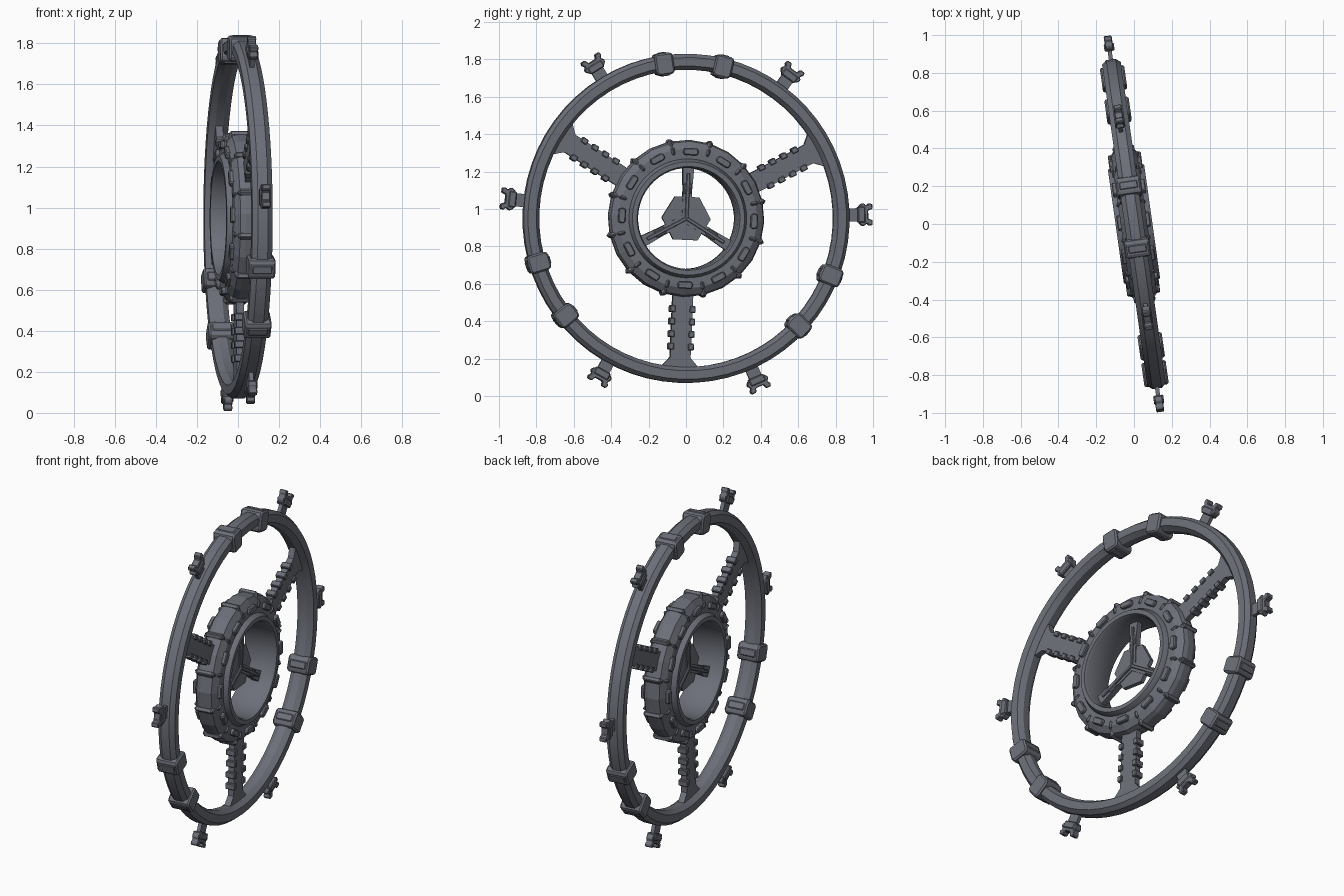
import bpy, bmesh
from math import cos, sin, pi, radians
from mathutils import Matrix

if "Cube" in bpy.data.objects:
    bpy.data.objects.remove(bpy.data.objects["Cube"])

steel = bpy.data.materials.new("slate_grey")
steel.use_nodes = True
GREY = (0.15, 0.16, 0.19, 1)
steel.diffuse_color = GREY
steel.node_tree.nodes["Principled BSDF"].inputs["Base Color"].default_value = GREY

# The wheel lies in the local YZ plane, rolled slightly, then turned about z
PLACE = (Matrix.Translation((0, 0, 0.95)) @ Matrix.Rotation(radians(8), 4, 'Z')
         @ Matrix.Rotation(radians(-2.5), 4, 'X'))
SPOKES = [30, 150, 270]


def finish(name, bm, bevel=0, smooth=False):
    bmesh.ops.recalc_face_normals(bm, faces=bm.faces)
    mesh = bpy.data.meshes.new(name)
    bm.to_mesh(mesh)
    bm.free()
    mesh.materials.append(steel)
    ob = bpy.data.objects.new(name, mesh)
    bpy.context.collection.objects.link(ob)
    ob.matrix_world = PLACE
    if bevel:
        mod = ob.modifiers.new("chamfer", 'BEVEL')
        mod.width, mod.segments = bevel, 1
    if smooth:
        bpy.ops.object.select_all(action='DESELECT')
        ob.select_set(True)
        bpy.context.view_layer.objects.active = ob
        bpy.ops.object.shade_smooth_by_angle(angle=radians(30))
    return ob


def lathe(name, profile, sides, smooth):
    """Closed (radius, axial) profile swept round the local x axis."""
    bm = bmesh.new()
    rings = []
    for i in range(sides):
        a = 2 * pi * i / sides
        rings.append([bm.verts.new((x, r * cos(a), r * sin(a))) for r, x in profile])
    n = len(profile)
    for i in range(sides):
        p, q = rings[i], rings[(i + 1) % sides]
        for j in range(n):
            k = (j + 1) % n
            bm.faces.new((p[j], p[k], q[k], q[j]))
    return finish(name, bm, smooth=smooth)


def plates(name, half, thick, angles, axial=(0,), bevel=0):
    """Half outline of (radius, side), mirrored, extruded and repeated round the axis."""
    outline = half + [(r, -s) for r, s in reversed(half) if s]
    bm = bmesh.new()
    for x in axial:
        for deg in angles:
            a = radians(deg)
            caps = [[bm.verts.new((x + d, r * cos(a) - s * sin(a), r * sin(a) + s * cos(a)))
                     for r, s in outline] for d in (-thick / 2, thick / 2)]
            n = len(outline)
            bm.faces.new(caps[0])
            bm.faces.new(caps[1])
            for j in range(n):
                k = (j + 1) % n
                bm.faces.new((caps[0][j], caps[0][k], caps[1][k], caps[1][j]))
    return finish(name, bm, bevel)


def bar(r0, r1, width):
    return [(r0, width / 2), (r1, width / 2)]


def mirrored(half):
    return half + [(r, -x) for r, x in reversed(half)]


# Outer ring: chamfered tube
lathe("outer_ring", mirrored([(0.795, 0.02), (0.815, 0.05), (0.86, 0.05), (0.88, 0.025)]),
      64, True)

# Clamps in pairs on the ring, opposite the spokes
clamp_angles = [s + 180 + d for s in SPOKES for d in (-11, 11)]
plates("ring_clamps", [(0.775, 0.035), (0.79, 0.05), (0.88, 0.05), (0.893, 0.038)],
       0.13, clamp_angles, bevel=0.014)
plates("clamp_bands", bar(0.77, 0.897, 0.045), 0.1, clamp_angles, bevel=0.006)

# Docking prongs outside the ring
prong_angles = [s + d for s in SPOKES for d in (-26.3, 26.3)]
plates("prong_stems", bar(0.87, 0.95, 0.07), 0.022, prong_angles)
plates("prong_heads", [(0.932, 0.046), (0.948, 0.06), (0.962, 0.06), (0.967, 0.05),
                       (0.978, 0.05), (0.985, 0.06), (1.005, 0.056), (1.005, 0.03),
                       (0.982, 0.022)], 0.042, prong_angles, bevel=0.004)
plates("prong_collars", bar(0.925, 0.965, 0.085), 0.054, prong_angles, bevel=0.005)

# Outer spokes with a flared foot and edge teeth
plates("spokes", [(0.39, 0.055), (0.745, 0.055), (0.805, 0.11)], 0.036, SPOKES)
teeth = bmesh.new()
for deg in SPOKES:
    spin = Matrix.Rotation(radians(deg), 4, 'X')
    for i in range(4):
        for side in (-1, 1):
            move = Matrix.Translation((0, 0.485 + i * 0.067, side * 0.054))
            bmesh.ops.create_cube(teeth, size=1, matrix=spin @ move
                                  @ Matrix.Diagonal((0.058, 0.036, 0.03, 1)))
finish("spoke_teeth", teeth, bevel=0.004)

# Hub: faceted barrel with a smooth inner sleeve
lathe("hub_barrel", mirrored([(0.29, 0.07), (0.375, 0.07), (0.412, 0.045), (0.42, 0.02)]),
      24, False)
lathe("hub_sleeve", mirrored([(0.27, 0.08), (0.278, 0.097), (0.303, 0.097), (0.318, 0.07)]),
      48, True)

# Hub straps over the barrel edge, and bumps on both faces
twelve = [i * 30 for i in range(12)]
strap_angles = [a + 15 for a in twelve]
plates("hub_straps", bar(0.365, 0.432, 0.03), 0.115, strap_angles, bevel=0.012)
plates("hub_strap_caps", bar(0.345, 0.39, 0.02), 0.155, strap_angles, bevel=0.008)
plates("hub_bumps", [(0.338, 0.032), (0.35, 0.042), (0.376, 0.036), (0.376, 0.02)],
       0.03, twelve, (-0.073, 0.073), bevel=0.005)

# Inner tripod with a hexagonal core plate
arms = [s + 180 for s in SPOKES]
plates("tripod_arms", [(0, 0.024), (0.15, 0.024), (0.28, 0.031)], 0.036, arms)
plates("tripod_rails", bar(0.0, 0.24, 0.018), 0.056, arms, bevel=0.003)
plates("tripod_blocks", bar(0.13, 0.19, 0.04), 0.05, arms, bevel=0.005)
plates("core_plate", [(0.115, 0.066), (0, 0.132), (-0.115, 0.066)], 0.026, [270])
